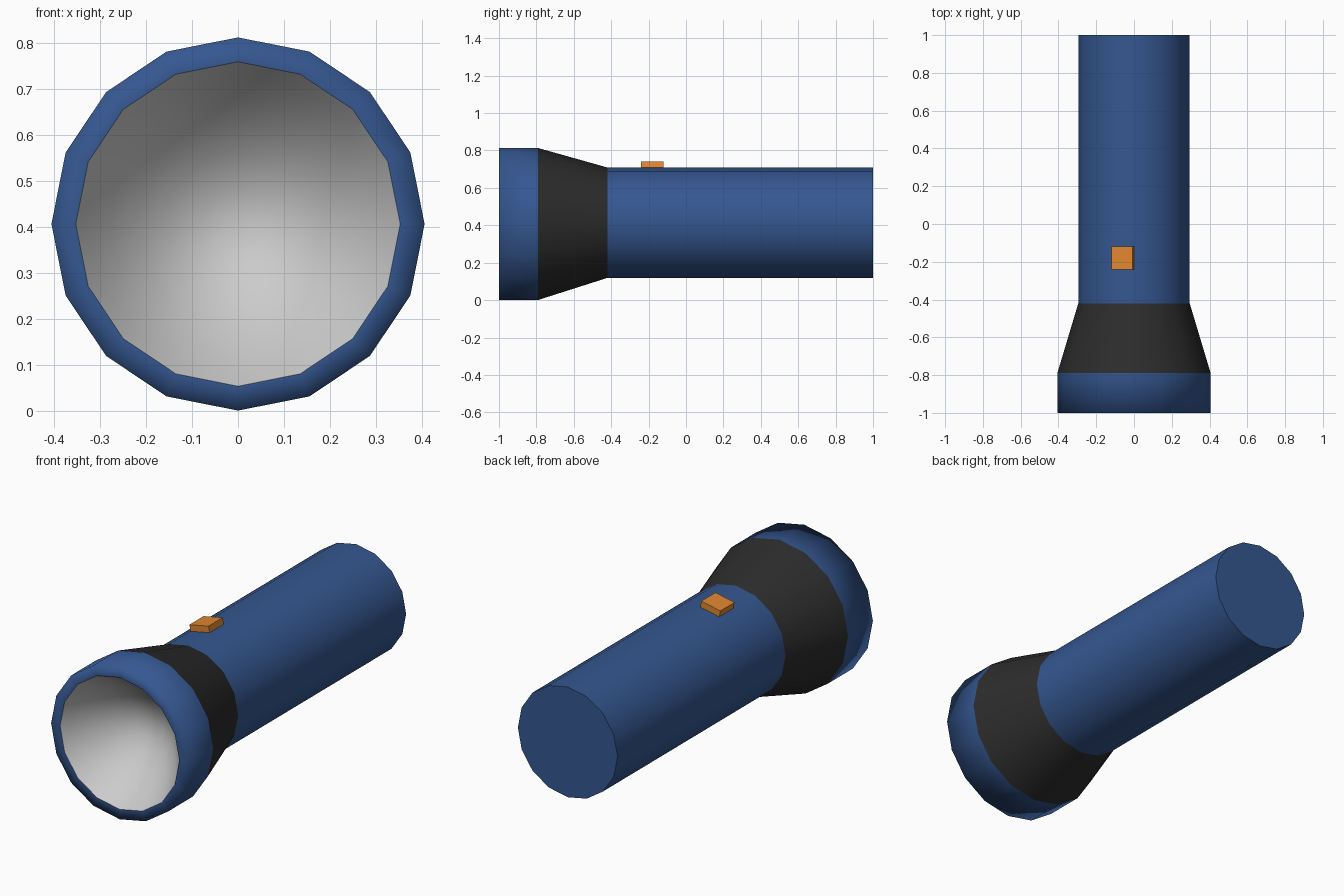
import bpy, bmesh, math
from mathutils import Matrix

if "Cube" in bpy.data.objects:
    bpy.data.objects.remove(bpy.data.objects["Cube"])

SIDES = 16
HEAD_Z, BODY_Z = 0.407, 0.414
HEAD_R, BODY_R, RIM_R = 0.406, 0.295, 0.353


def material(name, rgb):
    m = bpy.data.materials.new(name)
    m.diffuse_color = (*rgb, 1)
    m.use_nodes = True
    m.node_tree.nodes["Principled BSDF"].inputs["Base Color"].default_value = m.diffuse_color
    return m


def finish(name, bm, mat, angle):
    mesh = bpy.data.meshes.new(name)
    bm.to_mesh(mesh)
    bm.free()
    if mat:
        mesh.materials.append(mat)
    obj = bpy.data.objects.new(name, mesh)
    bpy.context.collection.objects.link(obj)
    bpy.ops.object.select_all(action='DESELECT')
    obj.select_set(True)
    bpy.context.view_layer.objects.active = obj
    bpy.ops.object.shade_smooth_by_angle(angle=math.radians(angle))
    return obj


def lathe(name, profile, mat=None, angle=35):
    """Spin (radius, y, centre z) points around the y axis."""
    bm = bmesh.new()
    rings = []
    for r, y, zc in profile:
        if r == 0:
            rings.append([bm.verts.new((0, y, zc))] * SIDES)
            continue
        steps = [2 * math.pi * i / SIDES for i in range(SIDES)]
        rings.append([bm.verts.new((r * math.sin(a), y, zc + r * math.cos(a))) for a in steps])
    for p, q in zip(rings, rings[1:]):
        for i in range(SIDES):
            j = (i + 1) % SIDES
            corners = dict.fromkeys((p[i], p[j], q[j], q[i]))
            bm.faces.new(list(corners))
    return finish(name, bm, mat, angle)


blue = material("blue", (0.035, 0.095, 0.28))
black = material("black", (0.025, 0.025, 0.025))
orange = material("orange", (0.75, 0.24, 0.03))

# Head ring with its front rim
lathe("head_ring", [(RIM_R, -1, HEAD_Z), (HEAD_R, -1, HEAD_Z), (HEAD_R, -0.79, HEAD_Z)], blue, 100)

# Black tapered collar
lathe("collar", [(HEAD_R, -0.79, HEAD_Z), (BODY_R, -0.42, BODY_Z)], black)

# Handle tube with closed tail
lathe("handle", [(BODY_R, -0.42, BODY_Z), (BODY_R, 1, BODY_Z), (0, 1, BODY_Z)], blue)

# Concave grey reflector, from the centre out to the rim
bowl = []
for k in range(7):
    t = math.radians(75) * k / 6
    r = RIM_R * math.sin(t) / math.sin(math.radians(75))
    depth = 0.28 * (1 - (r / RIM_R) ** 2)
    bowl.append((r, -1 + depth, HEAD_Z))
lathe("reflector", bowl, None, 100)

# Switch sitting on the facet just left of the top
tilt = math.pi / SIDES
apothem = BODY_R * math.cos(tilt)
width = 2 * BODY_R * math.sin(tilt)
bm = bmesh.new()
bmesh.ops.create_cube(bm, size=1)
place = (Matrix.Translation((0, -0.18, BODY_Z)) @ Matrix.Rotation(-tilt, 4, 'Y')
         @ Matrix.Translation((0, 0, apothem + 0.012)) @ Matrix.Diagonal((width, 0.12, 0.044, 1)))
bmesh.ops.transform(bm, matrix=place, verts=bm.verts)
finish("switch", bm, orange, 30)
